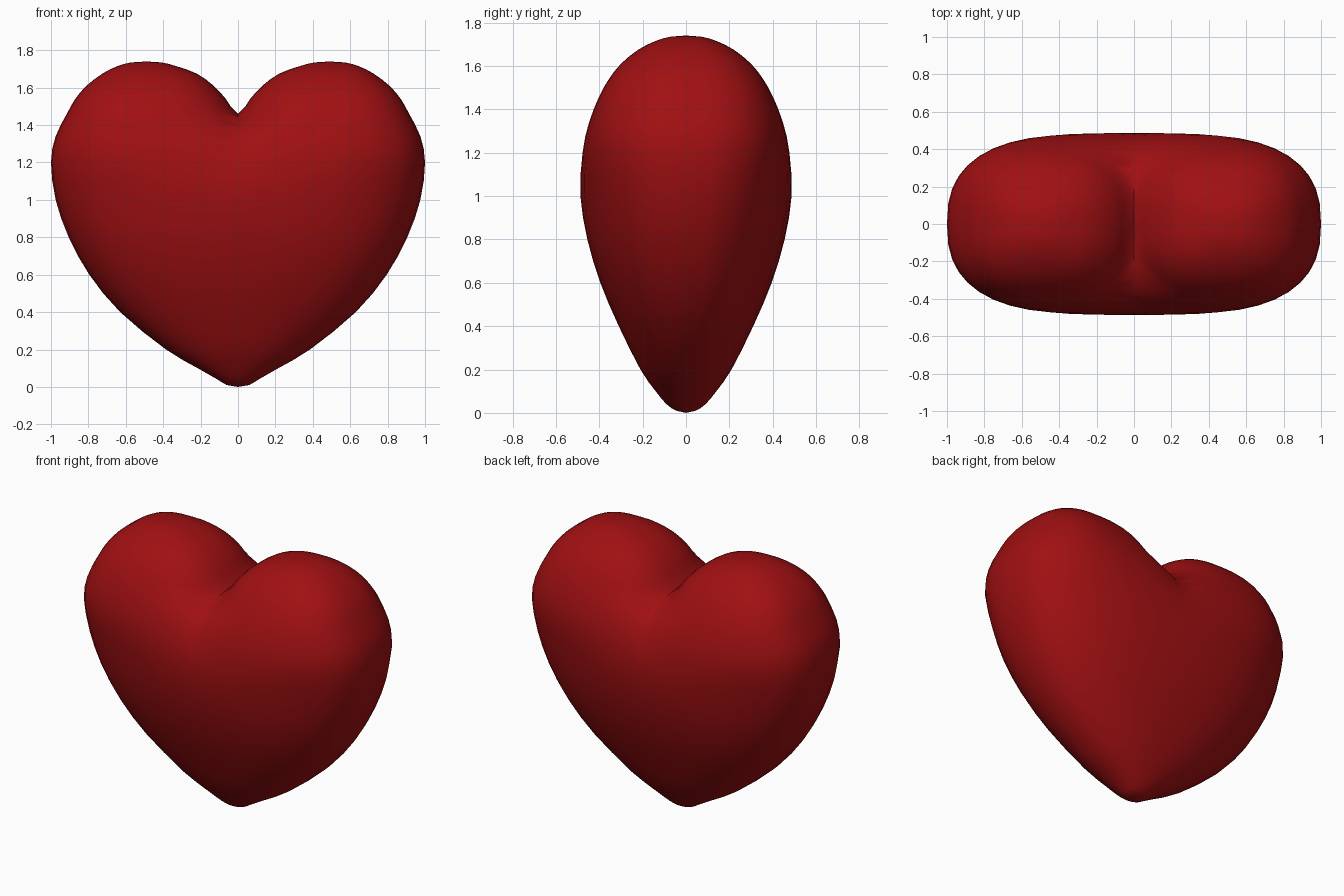
import bpy
import bmesh
from math import cos, sin, pi

cube = bpy.data.objects.get("Cube")
if cube:
    bpy.data.objects.remove(cube, do_unlink=True)

SIDES = 40
STEPS = 2

# Lobe slices: height, inner x, outer x, half depth
SLICES = [
    (0, 0, 0, 0),
    (.01, -.06, .06, .045),
    (.04, -.11, .11, .09),
    (.1, -.215, .215, .14),
    (.2, -.385, .385, .21),
    (.4, -.63, .63, .31),
    (.6, -.795, .795, .395),
    (.8, -.905, .905, .455),
    (1, -.975, .975, .487),
    (1.2, -.45, 1, .477),
    (1.34, -.21, .975, .447),
    (1.46, 0, .915, .4),
    (1.54, .065, .87, .355),
    (1.61, .13, .81, .3),
    (1.675, .22, .725, .22),
    (1.715, .33, .645, .14),
    (1.735, .41, .57, .07),
    (1.74, .49, .49, 0),
]


def blend(a, b, c, d, t):
    """Smooth curve through b and c."""
    return b + t / 2 * (c - a + t * (2*a - 5*b + 4*c - d + t * (3*(b - c) + d - a)))


def smooth_slices(rows):
    result = [rows[0]]
    for i in range(len(rows) - 1):
        near = [rows[max(0, min(len(rows) - 1, i + k))] for k in (-1, 0, 1, 2)]
        for step in range(1, STEPS + 1):
            if step == STEPS:
                result.append(rows[i + 1])
            elif 0 < i < len(rows) - 2:
                result.append(tuple(blend(*v, step / STEPS) for v in zip(*near)))
    return result


def power(value, exponent):
    return abs(value) ** exponent * (1 if value >= 0 else -1)


# One lobe, lofted from rounded slices
bm = bmesh.new()
rings = []
for z, inner, outer, depth in smooth_slices(SLICES):
    centre, half = (inner + outer) / 2, (outer - inner) / 2
    if half == 0:
        rings.append([bm.verts.new((centre, 0, z))] * SIDES)
        continue
    fullness = 2 / (2.2 + .35 * min(z, 1))
    ring = []
    for i in range(SIDES):
        a = 2 * pi * i / SIDES
        ring.append(bm.verts.new((centre + half * power(cos(a), fullness),
                                  depth * power(sin(a), fullness), z)))
    rings.append(ring)
for low, high in zip(rings, rings[1:]):
    for i in range(SIDES):
        j = (i + 1) % SIDES
        corners = list(dict.fromkeys((low[i], low[j], high[j], high[i])))
        bm.faces.new(corners)

# Keep the model's left half, open along the middle
bmesh.ops.bisect_plane(bm, geom=bm.verts[:] + bm.edges[:] + bm.faces[:], dist=1e-5,
                       plane_co=(0, 0, 0), plane_no=(1, 0, 0), clear_inner=True)
bmesh.ops.recalc_face_normals(bm, faces=bm.faces)
mesh = bpy.data.meshes.new("heart")
bm.to_mesh(mesh)
bm.free()
heart = bpy.data.objects.new("heart", mesh)
bpy.context.collection.objects.link(heart)

# Deep red
red = bpy.data.materials.new("deep red")
red.use_nodes = True
colour = (.35, .005, .006, 1)
red.diffuse_color = colour
red.node_tree.nodes["Principled BSDF"].inputs["Base Color"].default_value = colour
mesh.materials.append(red)

# Mirror to the other lobe and smooth, keeping the cleft crisp
mirror = heart.modifiers.new("other lobe", 'MIRROR')
mirror.use_clip = True
mirror.merge_threshold = .002
bpy.context.view_layer.objects.active = heart
heart.select_set(True)
bpy.ops.object.modifier_apply(modifier=mirror.name)
bpy.ops.object.shade_smooth_by_angle(angle=pi / 3)
